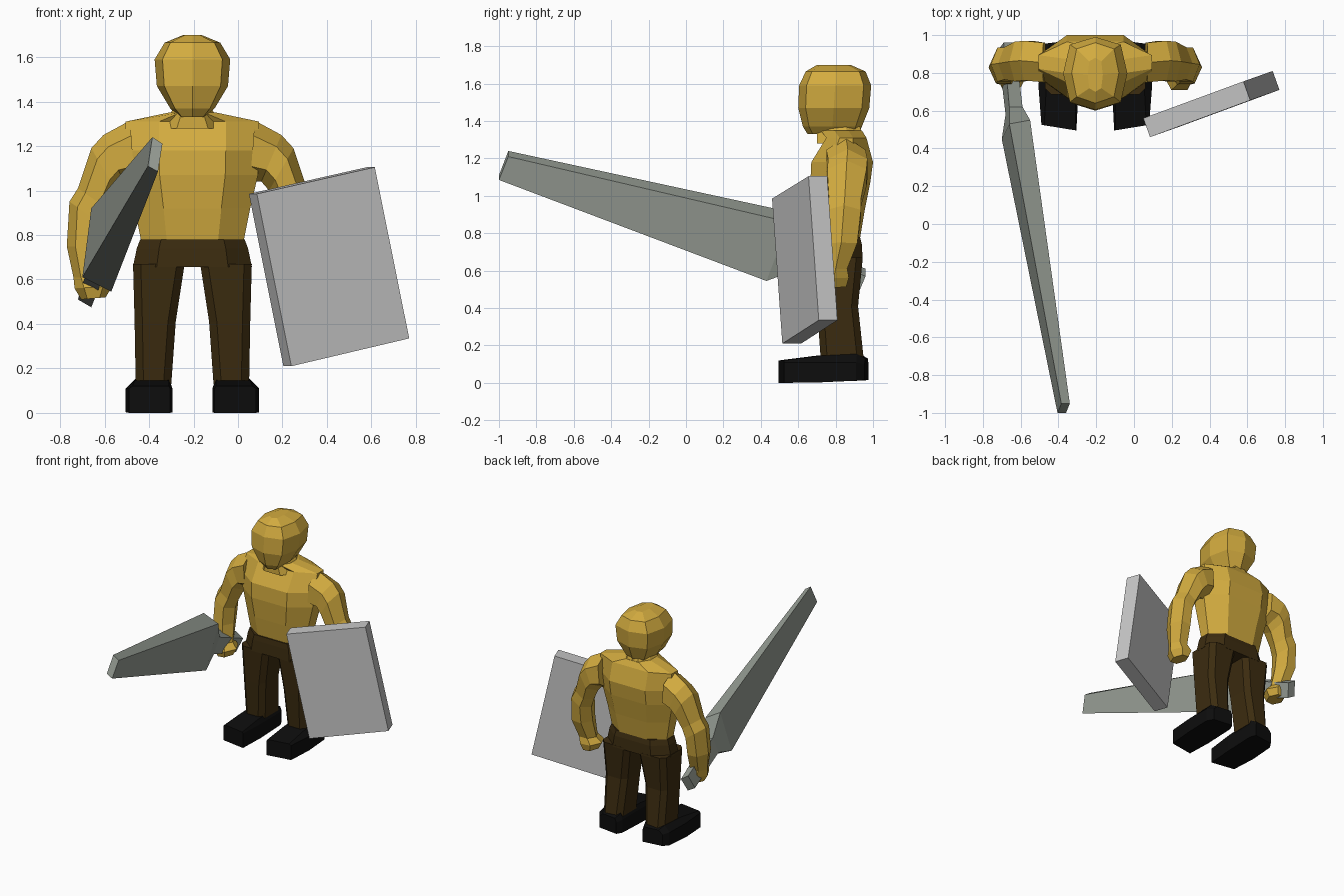
import bpy, bmesh, math

cube = bpy.data.objects.get("Cube")
if cube:
    bpy.data.objects.remove(cube, do_unlink=True)


def material(name, rgb):
    m = bpy.data.materials.new(name)
    m.use_nodes = True
    m.diffuse_color = (*rgb, 1)
    m.node_tree.nodes["Principled BSDF"].inputs["Base Color"].default_value = (*rgb, 1)
    return m


gold = material("gold", (0.65, 0.41, 0.05))
brown = material("dark brown", (0.045, 0.025, 0.005))
black = material("black", (0.004, 0.004, 0.004))
steel = material("green grey steel", (0.31, 0.34, 0.30))
grey = material("light grey", (0.56, 0.56, 0.56))

BODY_X = -0.205


def loft(name, rings, mat, mirror=False, x=BODY_X):
    """Skin a list of equal rings of points and cap both ends."""
    bm = bmesh.new()
    loops = [[bm.verts.new(p) for p in ring] for ring in rings]
    n = len(loops[0])
    for a, b in zip(loops, loops[1:]):
        for i in range(n):
            j = (i + 1) % n
            bm.faces.new((a[i], a[j], b[j], b[i]))
    bm.faces.new(loops[0][::-1])
    bm.faces.new(loops[-1])
    bmesh.ops.recalc_face_normals(bm, faces=bm.faces)
    mesh = bpy.data.meshes.new(name)
    bm.to_mesh(mesh)
    bm.free()
    mesh.materials.append(mat)
    ob = bpy.data.objects.new(name, mesh)
    ob.location.x = x
    bpy.context.collection.objects.link(ob)
    if mirror:
        ob.modifiers.new("Mirror", "MIRROR").use_mirror_merge = False
    return ob


def slab(z, hw, y0, y1, front=0.5):
    """Eight-sided body section with flat front, back and sides."""
    d = y1 - y0
    half = [(front * hw, y0), (hw, y0 + 0.33 * d), (hw, y0 + 0.67 * d), (front * hw, y1)]
    return [(px, py, z) for px, py in half] + [(-px, py, z) for px, py in reversed(half)]


def round_ring(z, hw, y0, y1):
    """Eight-sided section with a point at front, back and sides."""
    c, r = (y0 + y1) / 2, (y1 - y0) / 2
    pts = []
    for i in range(8):
        a = i * math.pi / 4
        s = 1.12 if i % 2 else 1
        pts.append((s * hw * math.sin(a), c - s * r * math.cos(a), z))
    return pts


def limb_ring(xi, zi, xo, zo, y, hy):
    """Six-sided section between an inner and an outer point."""
    pts = []
    for i in range(6):
        a = i * math.pi / 3
        t = 0.5 + 0.5 * math.cos(a)
        pts.append((xi + (xo - xi) * t, y + 1.1 * hy * math.sin(a), zi + (zo - zi) * t))
    return pts


def box_ring(x0, x1, y0, y1, z):
    c = 0.035
    return [(x0 + c, y0, z), (x1 - c, y0, z), (x1, y0 + c, z), (x1, y1 - c, z),
            (x1 - c, y1, z), (x0 + c, y1, z), (x0, y1 - c, z), (x0, y0 + c, z)]


# Head and neck
loft("head", [round_ring(*r) for r in (
    (1.33, 0.06, 0.65, 0.92), (1.37, 0.10, 0.625, 0.94), (1.47, 0.16, 0.60, 0.98),
    (1.59, 0.17, 0.605, 0.99), (1.665, 0.125, 0.64, 0.96), (1.70, 0.04, 0.70, 0.88))], gold)
loft("neck", [slab(1.28, 0.14, 0.70, 0.96), slab(1.37, 0.085, 0.70, 0.93)], gold)

# Torso, narrow at the waist and full at the chest
loft("torso", [slab(*r) for r in (
    (0.77, 0.23, 0.70, 0.93), (0.92, 0.26, 0.68, 0.955), (1.07, 0.295, 0.665, 0.985),
    (1.18, 0.30, 0.67, 1.0), (1.31, 0.30, 0.75, 0.965), (1.35, 0.11, 0.72, 0.94))], gold)

# Arms, from shoulder to fist
loft("arms", [limb_ring(*r) for r in (
    (0.26, 1.04, 0.28, 1.315, 0.855, 0.11), (0.31, 1.04, 0.40, 1.25, 0.865, 0.11),
    (0.345, 1.0, 0.455, 1.19, 0.86, 0.11), (0.385, 0.92, 0.515, 1.01, 0.85, 0.09),
    (0.41, 0.85, 0.553, 0.95, 0.845, 0.095), (0.41, 0.74, 0.565, 0.75, 0.83, 0.09),
    (0.40, 0.61, 0.535, 0.61, 0.80, 0.065), (0.36, 0.57, 0.53, 0.56, 0.79, 0.085),
    (0.39, 0.52, 0.50, 0.51, 0.79, 0.07))], gold, mirror=True)

# Trousers
loft("hips", [slab(0.655, 0.268, 0.68, 0.945, 0.6), slab(0.74, 0.25, 0.685, 0.94, 0.6),
              slab(0.78, 0.235, 0.69, 0.93, 0.6)], brown)
loft("legs", [box_ring(*r) for r in (
    (0.095, 0.255, 0.72, 0.95, 0.13), (0.075, 0.26, 0.70, 0.92, 0.41),
    (0.035, 0.267, 0.685, 0.945, 0.67))], brown, mirror=True)


# Boots, toes turned in a little
def boot_ring(y, x0, x1, z0, side, top, inset):
    skew = 0.03 if y < 0.9 else -0.02
    pts = [(x0, z0), (x1, z0), (x1, side), (x1 - inset, top), (x0 + inset * 0.4, top), (x0, side)]
    return [(px, y + skew * (px - x0) / (x1 - x0), pz) for px, pz in pts]


loft("boots", [boot_ring(*r) for r in (
    (0.495, 0.10, 0.285, 0.0, 0.11, 0.12, 0.015), (0.69, 0.09, 0.30, 0.003, 0.11, 0.145, 0.04),
    (0.93, 0.09, 0.295, 0.012, 0.11, 0.155, 0.04), (0.975, 0.11, 0.265, 0.015, 0.10, 0.13, 0.03),
)], black, mirror=True)

# Sword: wide wedge blade, tapered collar and straight grip
loft("sword", [
    [(-0.385, -0.95, 1.24), (-0.34, -0.95, 1.21), (-0.36, -1.0, 1.085), (-0.405, -1.0, 1.11)],
    [(-0.66, 0.53, 0.92), (-0.55, 0.55, 0.86), (-0.57, 0.43, 0.545), (-0.70, 0.45, 0.61)],
    [(-0.66, 0.62, 0.76), (-0.59, 0.62, 0.72), (-0.61, 0.58, 0.60), (-0.68, 0.58, 0.64)],
    [(-0.69, 0.96, 0.61), (-0.63, 0.96, 0.57), (-0.66, 0.92, 0.475), (-0.72, 0.92, 0.51)],
], steel, x=0)

# Shield: plain tilted slab
front = [(0.085, 0.46, 0.985), (0.615, 0.655, 1.105), (0.77, 0.71, 0.335), (0.24, 0.515, 0.21)]
back = [(px - 0.036, py + 0.1, pz) for px, py, pz in front]
loft("shield", [front, back], grey, x=0)
